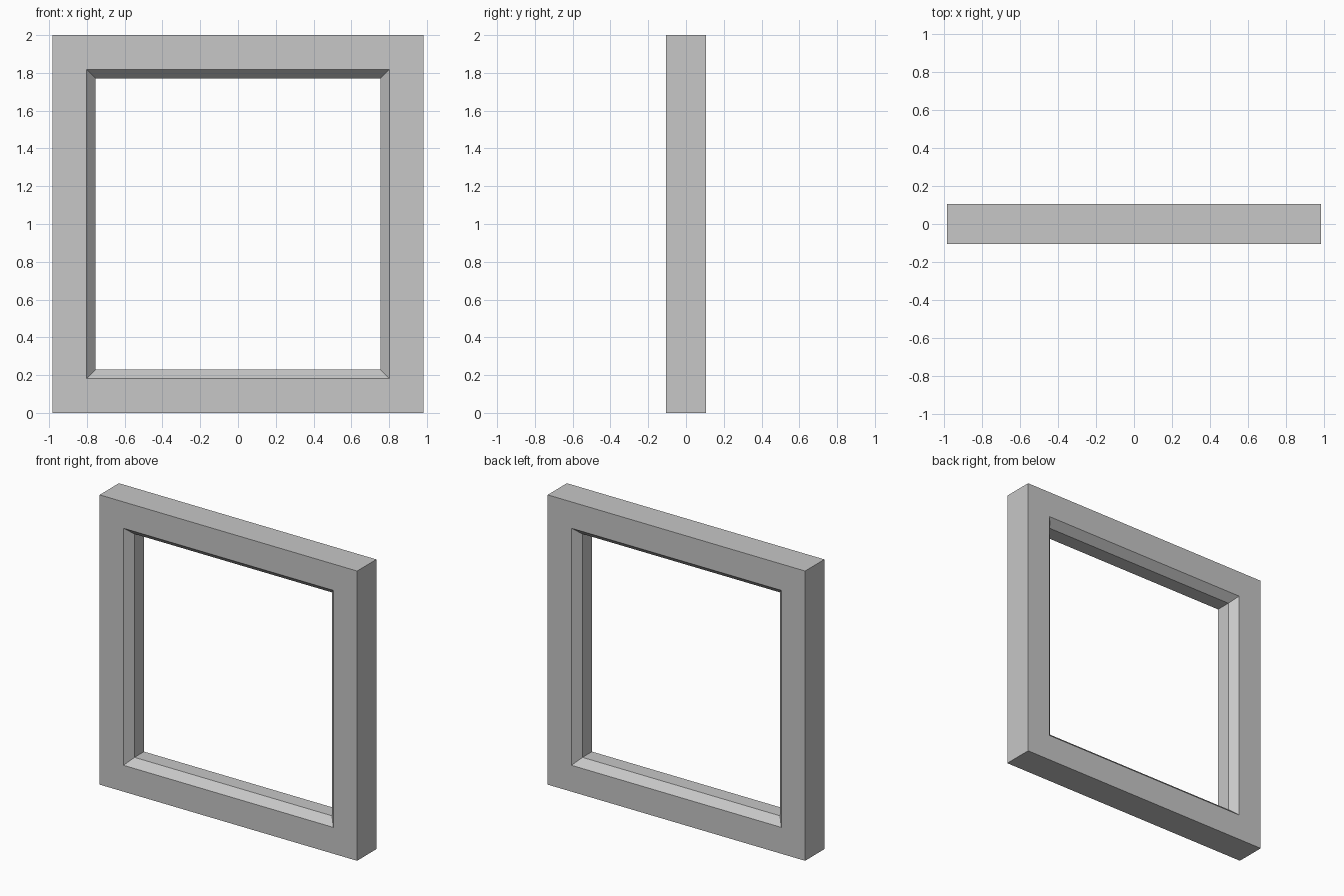
import bpy
import bmesh

cube = bpy.data.objects.get("Cube")
if cube:
    bpy.data.objects.remove(cube, do_unlink=True)

HALF_W, HALF_H, HALF_D = 0.983, 1.0, 0.105
OPENING, LIP, LIP_D = 0.182, 0.229, 0.052

# Plain grey material
grey = bpy.data.materials.new("light grey")
grey.use_nodes = True
colour = (0.57, 0.57, 0.57, 1)
grey.diffuse_color = colour
grey.node_tree.nodes["Principled BSDF"].inputs["Base Color"].default_value = colour

# Rail cross-section as (inset from the outer edge, depth)
profile = [(0, -HALF_D), (0, HALF_D), (OPENING, HALF_D),
           (LIP, LIP_D), (LIP, -LIP_D), (OPENING, -HALF_D)]
corners = [(-1, -1), (1, -1), (1, 1), (-1, 1)]

# Window frame: the section mitred round the four corners
bm = bmesh.new()
rings = [[bm.verts.new((sx * (HALF_W - inset), y, HALF_H + sz * (HALF_H - inset)))
          for inset, y in profile] for sx, sz in corners]
for i, ring in enumerate(rings):
    following = rings[(i + 1) % len(rings)]
    for j in range(len(profile)):
        k = (j + 1) % len(profile)
        bm.faces.new((ring[j], ring[k], following[k], following[j]))
bmesh.ops.recalc_face_normals(bm, faces=bm.faces)

mesh = bpy.data.meshes.new("window_frame")
bm.to_mesh(mesh)
bm.free()
mesh.materials.append(grey)
frame = bpy.data.objects.new("window_frame", mesh)
bpy.context.collection.objects.link(frame)
